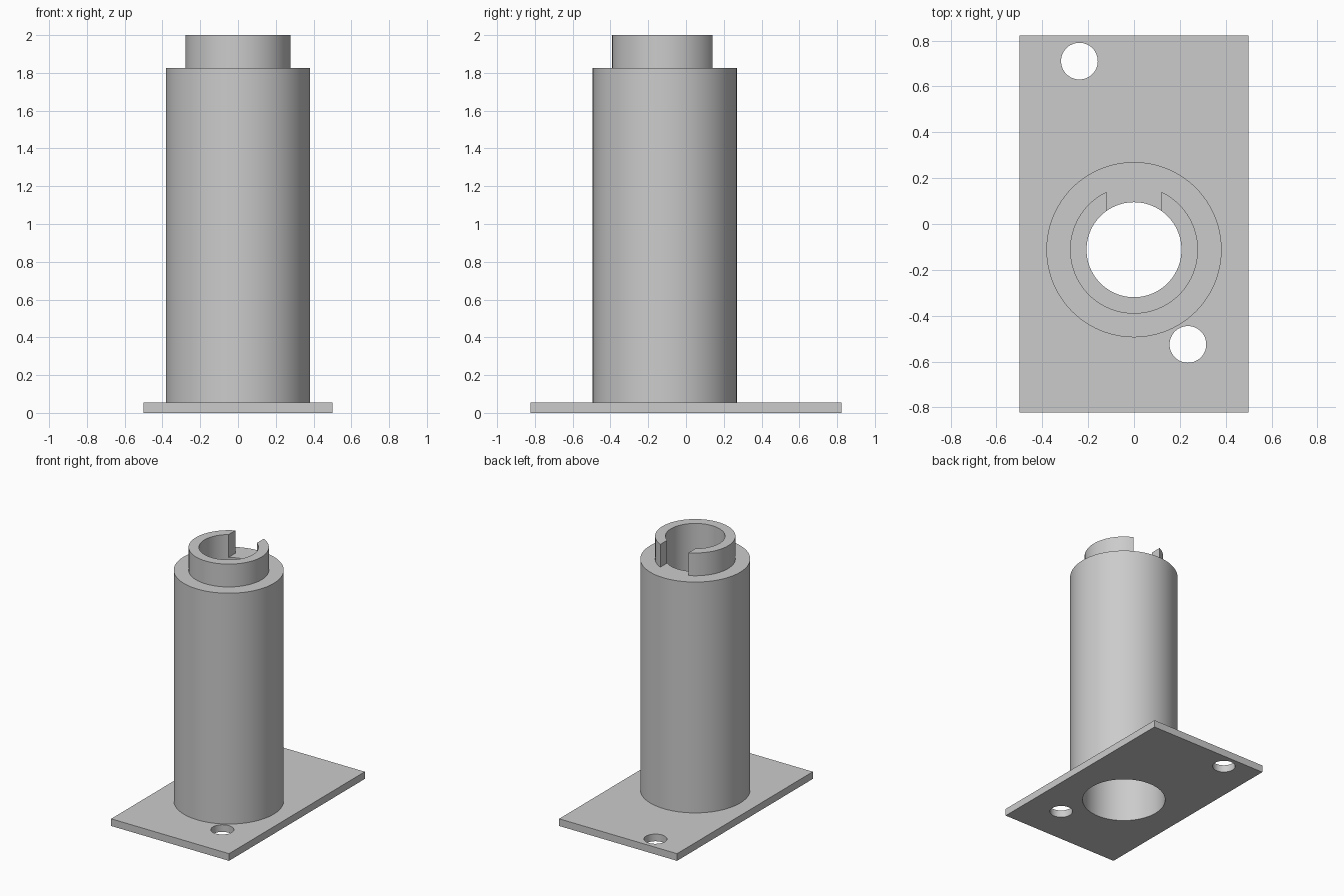
import bpy, bmesh, math
from mathutils import Matrix

if "Cube" in bpy.data.objects:
    bpy.data.objects.remove(bpy.data.objects["Cube"])

PLATE_TOP, SHOULDER, TOP = 0.055, 1.825, 2.0
AXIS_Y = -0.112
OUTER, SOCKET, SPIGOT, BORE = 0.382, 0.293, 0.279, 0.207
SEGMENTS = 96

grey = bpy.data.materials.new("plain grey")
grey.use_nodes = True
colour = (0.6, 0.6, 0.6, 1)
grey.diffuse_color = colour
grey.node_tree.nodes["Principled BSDF"].inputs["Base Color"].default_value = colour


def add_object(name, bm):
    bmesh.ops.recalc_face_normals(bm, faces=bm.faces)
    mesh = bpy.data.meshes.new(name)
    bm.to_mesh(mesh)
    bm.free()
    mesh.materials.append(grey)
    obj = bpy.data.objects.new(name, mesh)
    bpy.context.collection.objects.link(obj)
    return obj


def box(name, size, centre):
    bm = bmesh.new()
    bmesh.ops.create_cube(bm, size=1, matrix=Matrix.Translation(centre) @ Matrix.Diagonal((*size, 1)))
    return add_object(name, bm)


def cylinder(name, radius, x, y, segments):
    bm = bmesh.new()
    bmesh.ops.create_cone(bm, cap_ends=True, segments=segments, radius1=radius,
                          radius2=radius, depth=1, matrix=Matrix.Translation((x, y, 0)))
    return add_object(name, bm)


def lathe(name, profile):
    """Revolve a closed (radius, z) outline about the tube axis."""
    bm = bmesh.new()
    rings = []
    for i in range(SEGMENTS):
        a = math.tau * i / SEGMENTS
        rings.append([bm.verts.new((r * math.cos(a), AXIS_Y + r * math.sin(a), z)) for r, z in profile])
    n = len(profile)
    for i, ring in enumerate(rings):
        following = rings[(i + 1) % SEGMENTS]
        for j in range(n):
            k = (j + 1) % n
            bm.faces.new((ring[j], following[j], following[k], ring[k]))
    return add_object(name, bm)


def cut(obj, cutters):
    for cutter in cutters:
        mod = obj.modifiers.new("cut", "BOOLEAN")
        mod.operation, mod.solver, mod.object = "DIFFERENCE", "EXACT", cutter
    graph = bpy.context.evaluated_depsgraph_get()
    result = bpy.data.meshes.new_from_object(obj.evaluated_get(graph))
    obj.modifiers.clear()
    obj.data = result
    for cutter in cutters:
        bpy.data.objects.remove(cutter)


# Base plate with the tube opening and two screw holes
base_plate = box("base_plate", (1.0, 1.645, PLATE_TOP), (0, 0, PLATE_TOP / 2))
cut(base_plate, [
    cylinder("opening_cutter", SOCKET, 0, AXIS_Y, SEGMENTS),
    cylinder("back_hole_cutter", 0.08, -0.238, 0.71, 48),
    cylinder("front_hole_cutter", 0.08, 0.235, -0.525, 48),
])

# Hollow tube, narrowing inside to the upper bore
LEDGE = 1.6
tube = lathe("tube", [(OUTER, PLATE_TOP), (OUTER, SHOULDER), (BORE, SHOULDER),
                      (BORE, LEDGE), (SOCKET, LEDGE), (SOCKET, PLATE_TOP)])

# Narrow collar on top, slotted at the back
collar = lathe("collar", [(SPIGOT, SHOULDER), (SPIGOT, TOP), (BORE, TOP), (BORE, SHOULDER)])
cut(collar, [box("slot_cutter", (0.24, 0.4, 0.6), (0, AXIS_Y + 0.2, 1.9))])

# Smooth round walls with crisp edges
for obj in (base_plate, tube, collar):
    bpy.ops.object.select_all(action="DESELECT")
    obj.select_set(True)
    bpy.context.view_layer.objects.active = obj
    bpy.ops.object.shade_smooth_by_angle(angle=math.radians(30))
